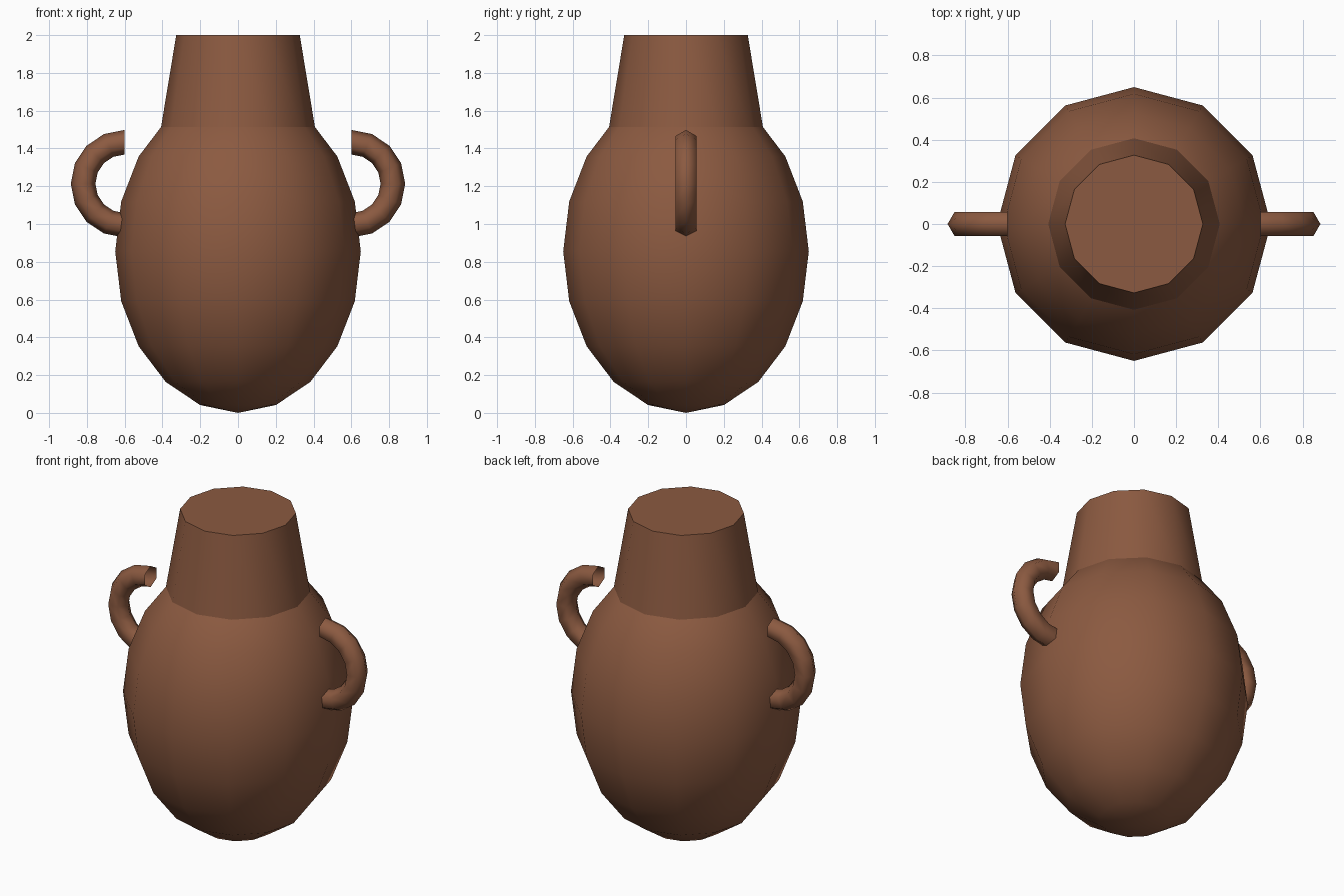
import bpy, bmesh
from math import sin, cos, pi, radians
from mathutils import Matrix

if "Cube" in bpy.data.objects:
    bpy.data.objects.remove(bpy.data.objects["Cube"])

clay = bpy.data.materials.new("clay_brown")
clay.diffuse_color = (0.26, 0.102, 0.052, 1)
clay.use_nodes = True
clay.node_tree.nodes["Principled BSDF"].inputs["Base Color"].default_value = clay.diffuse_color


def add_object(name, bm, smooth_angle=180):
    bmesh.ops.recalc_face_normals(bm, faces=bm.faces)
    mesh = bpy.data.meshes.new(name)
    bm.to_mesh(mesh)
    bm.free()
    obj = bpy.data.objects.new(name, mesh)
    bpy.context.collection.objects.link(obj)
    mesh.materials.append(clay)
    bpy.ops.object.select_all(action='DESELECT')
    obj.select_set(True)
    bpy.context.view_layer.objects.active = obj
    bpy.ops.object.shade_smooth_by_angle(angle=radians(smooth_angle))
    return obj


# Egg-shaped body
bm = bmesh.new()
bmesh.ops.create_uvsphere(
    bm, u_segments=12, v_segments=10, radius=1,
    matrix=Matrix.Translation((0, 0, 0.855)) @ Matrix.Diagonal((0.65, 0.65, 0.855, 1)))
add_object("body", bm)

# Tapered, closed neck sunk into the body; same facet alignment as the body
bm = bmesh.new()
z0, z1 = 1.4, 2.0
bmesh.ops.create_cone(
    bm, cap_ends=True, segments=12, radius1=0.426, radius2=0.327, depth=z1 - z0,
    matrix=Matrix.Translation((0, 0, (z0 + z1) / 2)))
add_object("neck", bm, 45)

# Handle: open half ring with a six-sided tube, mirrored to the other side
bm = bmesh.new()
major, minor, arcs, sides = 0.22, 0.065, 8, 6
rings = []
for i in range(arcs + 1):
    a = -pi / 2 + pi * i / arcs
    ring = []
    for j in range(sides):
        b = 2 * pi * j / sides
        r = major + minor * cos(b)
        ring.append(bm.verts.new((0.6 + r * cos(a), minor * sin(b), 1.213 + r * sin(a))))
    rings.append(ring)
for p, q in zip(rings, rings[1:]):
    for j in range(sides):
        k = (j + 1) % sides
        bm.faces.new((p[j], p[k], q[k], q[j]))
handles = add_object("handles", bm)
mirror = handles.modifiers.new("mirror", 'MIRROR')
mirror.use_axis = (True, False, False)
mirror.use_mirror_merge = False
